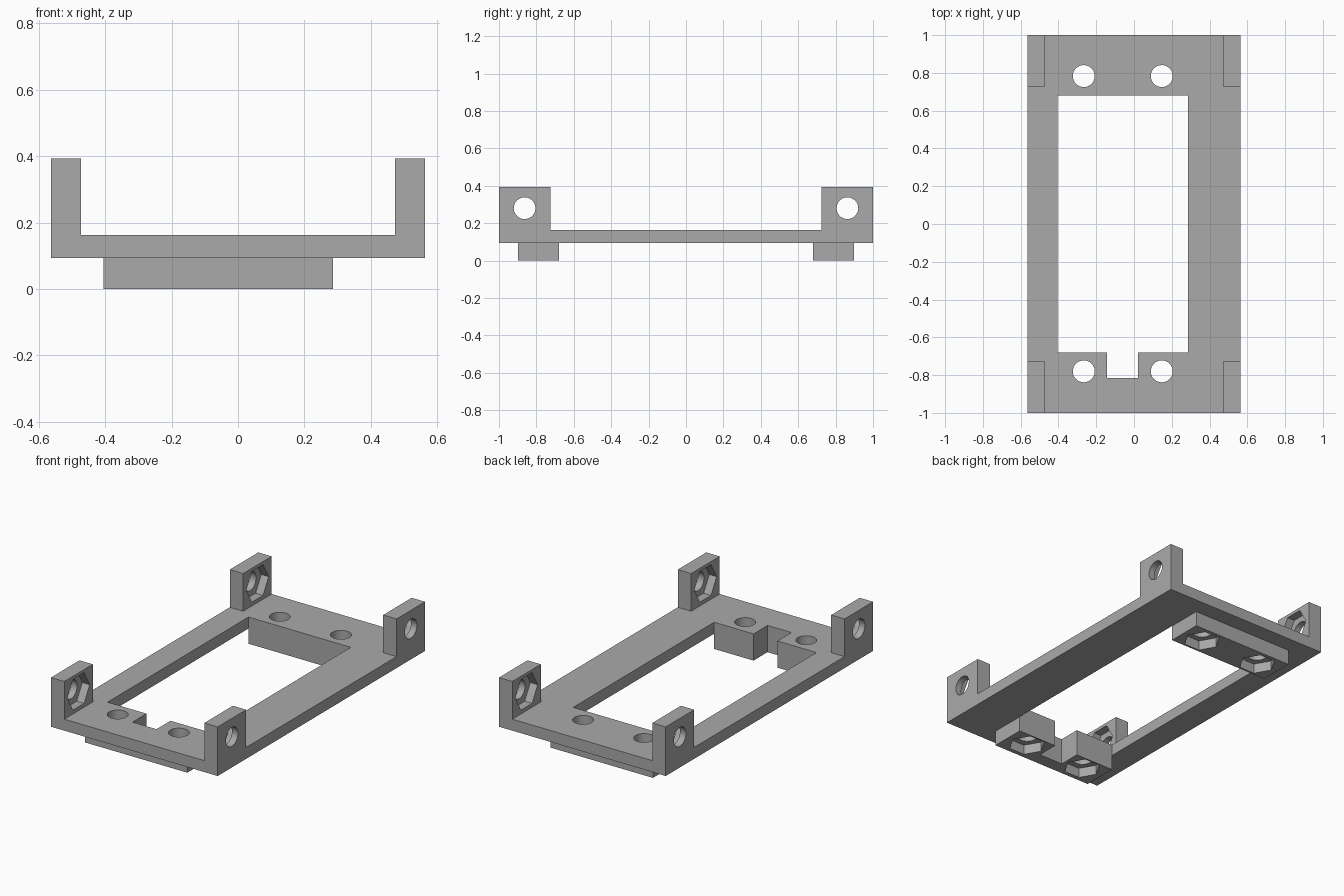
import bpy
from math import pi
from mathutils import Matrix

cube = bpy.data.objects.get("Cube")
if cube:
    bpy.data.objects.remove(cube, do_unlink=True)

grey = bpy.data.materials.new("plain grey")
grey.use_nodes = True
grey.diffuse_color = (0.4, 0.4, 0.4, 1)
grey.node_tree.nodes["Principled BSDF"].inputs["Base Color"].default_value = (0.4, 0.4, 0.4, 1)


def box(name, x0, x1, y0, y1, z0, z1):
    bpy.ops.mesh.primitive_cube_add(size=1)
    ob = bpy.context.object
    ob.name = name
    ob.data.transform(Matrix.Translation(((x0 + x1) / 2, (y0 + y1) / 2, (z0 + z1) / 2))
                      @ Matrix.Diagonal((x1 - x0, y1 - y0, z1 - z0, 1)))
    ob.data.materials.append(grey)
    return ob


def prism(name, sides, radius, depth, centre, turn):
    bpy.ops.mesh.primitive_cylinder_add(vertices=sides, radius=radius, depth=depth)
    ob = bpy.context.object
    ob.name = name
    ob.data.transform(Matrix.Translation(centre) @ turn)
    ob.data.materials.append(grey)
    return ob


def combine(target, tool, operation="DIFFERENCE"):
    mod = target.modifiers.new("combine", "BOOLEAN")
    mod.operation = operation
    mod.solver = "EXACT"
    mod.object = tool
    bpy.context.view_layer.objects.active = target
    bpy.ops.object.modifier_apply(modifier=mod.name)
    bpy.data.objects.remove(tool, do_unlink=True)


W, BOTTOM, DECK, TOP = 0.563, 0.093, 0.163, 0.393
LEFT, RIGHT = -0.405, 0.286

# Frame with four upright corner tabs
frame = box("mounting_frame", -W, W, -1, 1, BOTTOM, TOP)
combine(frame, box("lengthwise_channel", -0.473, 0.473, -2, 2, DECK, 1))
combine(frame, box("crosswise_channel", -2, 2, -0.725, 0.725, DECK, 1))

# Thick pads under both ends, then the opening and the cable notch
for side in (-1, 1):
    y0, y1 = sorted((side * 0.6, side * 0.897))
    combine(frame, box("end_pad", LEFT, RIGHT, y0, y1, 0, 0.13), "UNION")
combine(frame, box("opening", LEFT, RIGHT, -0.68, 0.68, -1, 1))
combine(frame, box("cable_notch", -0.142, 0.02, -0.815, -0.5, -1, 1))

# Vertical screw holes with nut pockets in the underside
upright = Matrix.Rotation(pi / 6, 4, "Z")
for x in (-0.266, 0.147):
    for y in (-0.78, 0.783):
        combine(frame, prism("screw_hole", 48, 0.058, 2, (x, y, 0), Matrix()))
        combine(frame, prism("nut_pocket", 6, 0.105, 0.12, (x, y, 0), upright))

# Sideways screw holes with nut pockets on the inner faces of the tabs
sideways = Matrix.Rotation(pi / 2, 4, "Y")
for x in (-1, 1):
    for y in (-0.863, 0.863):
        combine(frame, prism("side_hole", 48, 0.058, 0.4, (x * 0.52, y, 0.28), sideways))
        combine(frame, prism("side_pocket", 6, 0.108, 0.1, (x * 0.473, y, 0.28), sideways))

bpy.context.view_layer.objects.active = frame
frame.select_set(True)
bpy.ops.object.shade_smooth_by_angle(angle=pi / 6)
